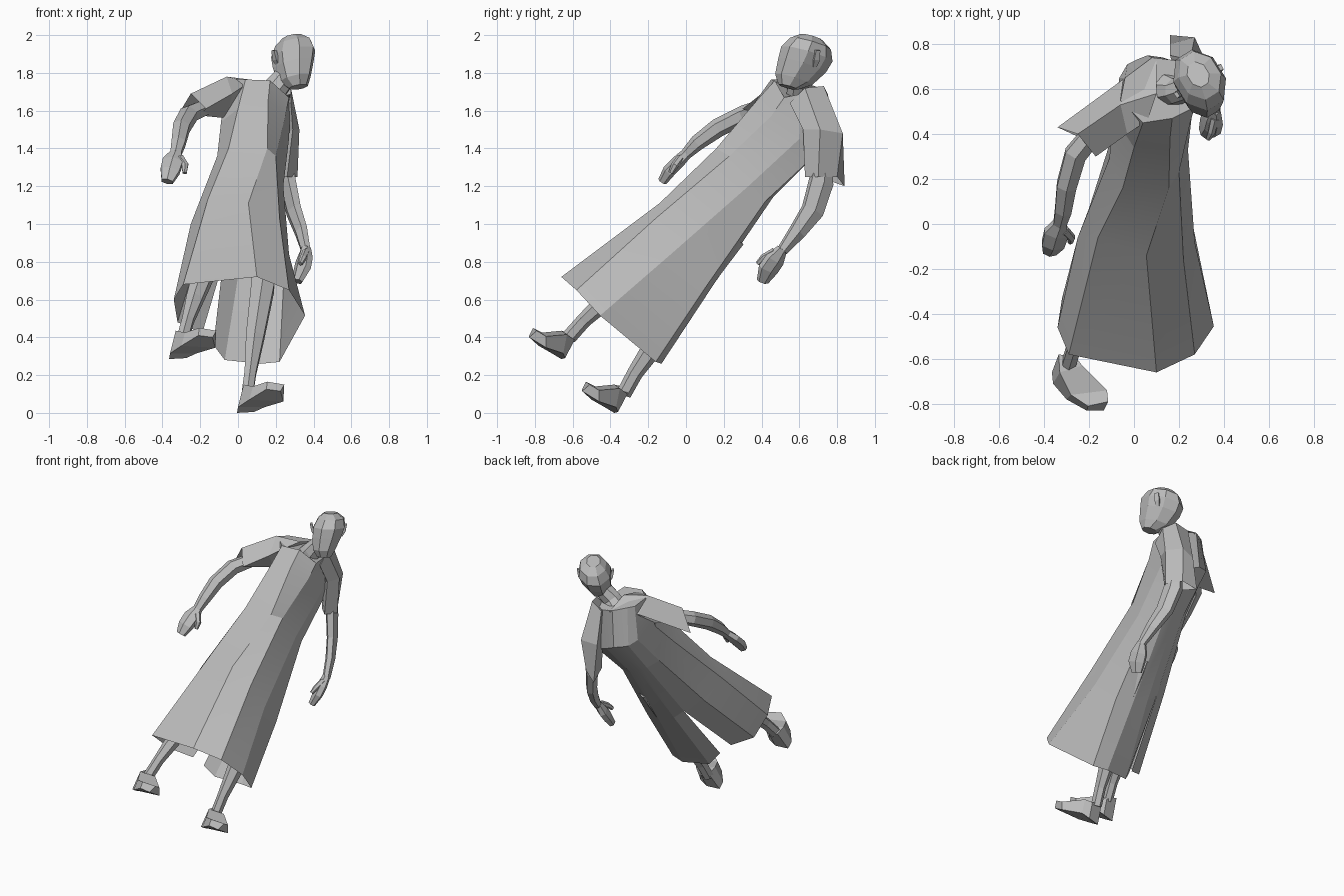
import bpy, bmesh, math
from mathutils import Vector

grey = bpy.data.materials.new("plain_grey")
grey.diffuse_color = (0.5, 0.5, 0.5, 1)


def finish(name, bm, smooth=0):
    bmesh.ops.remove_doubles(bm, verts=bm.verts, dist=0.0005)
    bmesh.ops.recalc_face_normals(bm, faces=bm.faces)
    me = bpy.data.meshes.new(name)
    bm.to_mesh(me)
    bm.free()
    me.materials.append(grey)
    ob = bpy.data.objects.new(name, me)
    bpy.context.collection.objects.link(ob)
    if smooth:
        bpy.ops.object.select_all(action='DESELECT')
        ob.select_set(True)
        bpy.context.view_layer.objects.active = ob
        bpy.ops.object.shade_smooth_by_angle(angle=math.radians(smooth))
    return ob


def loft(name, rings, cap_start=True, cap_end=True, skip=(), smooth=0):
    """Skin a list of rings; skip holds (ring, column) quads left open."""
    bm = bmesh.new()
    vs = [[bm.verts.new(p) for p in r] for r in rings]
    n = len(rings[0])
    for i in range(len(vs) - 1):
        for j in range(n):
            if (i, j) not in skip:
                k = (j + 1) % n
                bm.faces.new((vs[i][j], vs[i][k], vs[i + 1][k], vs[i + 1][j]))
    if cap_start:
        bm.faces.new(vs[0])
    if cap_end:
        bm.faces.new(vs[-1])
    return finish(name, bm, smooth)


def tube(name, path, side=(1, 0, 0), n=6):
    """Limb along (x, y, z, half width, half depth) stations."""
    pts = [Vector(p[:3]) for p in path]
    rings = []
    for i, p in enumerate(path):
        d = (pts[min(i + 1, len(pts) - 1)] - pts[max(i - 1, 0)]).normalized()
        s = Vector(side)
        s = (s - d * s.dot(d)).normalized()
        t = d.cross(s)
        rings.append([pts[i] + s * p[3] * math.cos(a) + t * p[4] * math.sin(a)
                      for a in (math.tau * (k + 0.5) / n for k in range(n))])
    return loft(name, rings)


# Gown: ridges running around the body, each from hem to shoulder
front = [(.10, -.66, .72), (.055, -.14, 1.11), (.155, .16, 1.40), (.16, .38, 1.66), (.17, .47, 1.76)]
front_r = [(.27, -.58, .65), (.22, -.16, 1.03), (.20, .23, 1.36), (.25, .45, 1.57), (.27, .52, 1.67)]
side_r = [(.355, -.455, .515), (.27, -.08, .84), (.24, .33, 1.20), (.27, .60, 1.45), (.28, .62, 1.69)]
back_r = [(.22, -.16, .27), (.24, .10, .66), (.22, .42, 1.12), (.23, .70, 1.38), (.25, .72, 1.70)]
back = [(.12, -.13, .26), (.12, .14, .67), (.13, .46, 1.14), (.13, .74, 1.42), (.16, .73, 1.69)]
back_mid = [(-.07, -.17, .28), (0, .14, .72), (.05, .48, 1.18), (.06, .75, 1.45), (.08, .74, 1.71)]
slit_r = [(-.13, -.21, .36), (-.08, .14, .79), (.01, .48, 1.20), (.01, .73, 1.46), (.04, .71, 1.72)]
slit_l = [(-.19, -.25, .42), (-.08, .14, .79), (-.02, .48, 1.22), (-.03, .71, 1.47), (.0, .68, 1.73)]
back_l = [(-.32, -.33, .48), (-.20, .07, .87), (-.085, .43, 1.27), (-.065, .65, 1.50), (-.04, .65, 1.74)]
side_l = [(-.34, -.46, .60), (-.25, -.06, 1.0), (-.11, .29, 1.36), (-.09, .48, 1.54), (-.06, .55, 1.77)]
front_l = [(-.29, -.58, .68), (-.16, -.06, 1.13), (-.05, .16, 1.40), (0, .34, 1.61), (.04, .45, 1.765)]
columns = [front, front_r, side_r, back_r, back, back_mid, slit_r, slit_l, back_l, side_l, front_l]
loft("gown", list(zip(*columns)), cap_start=False, skip={(0, 6)}, smooth=12)

# Short sleeves, open at the cuff; the left one runs on into the yoke
loft("left_sleeve", [
    [(.06, .46, 1.75), (.10, .58, 1.76), (.10, .745, 1.70), (.02, .55, 1.62)],
    [(-.03, .40, 1.69), (-.06, .53, 1.78), (-.06, .635, 1.68), (-.06, .50, 1.56)],
    [(-.17, .30, 1.61), (-.25, .40, 1.69), (-.34, .43, 1.54), (-.21, .37, 1.575)],
], cap_end=False)
loft("right_sleeve", [
    [(.28, .55, 1.64), (.28, .63, 1.72), (.25, .73, 1.73), (.16, .75, 1.69), (.20, .62, 1.64)],
    [(.29, .62, 1.50), (.325, .71, 1.50), (.27, .83, 1.48), (.16, .80, 1.46), (.20, .68, 1.45)],
    [(.26, .63, 1.25), (.315, .70, 1.25), (.25, .80, 1.25), (.16, .84, 1.20), (.19, .70, 1.25)],
], cap_end=False)

# Bare arms, mitten hands and thumbs
tube("left_arm", [(-.17, .42, 1.62, .05, .045), (-.26, .31, 1.58, .055, .05), (-.30, .17, 1.51, .05, .05),
                  (-.315, .06, 1.43, .042, .042), (-.33, 0, 1.37, .033, .03)])
tube("left_hand", [(-.325, .01, 1.38, .03, .028), (-.345, -.04, 1.33, .062, .035),
                   (-.36, -.09, 1.28, .058, .035), (-.375, -.125, 1.225, .035, .025)])
tube("left_thumb", [(-.31, -.03, 1.35, .025, .02), (-.28, -.06, 1.31, .02, .02), (-.283, -.08, 1.27, .013, .013)])
tube("right_arm", [(.25, .73, 1.35, .05, .035), (.262, .715, 1.22, .073, .042), (.295, .67, 1.07, .067, .037),
                   (.335, .59, .96, .05, .033), (.36, .51, .86, .03, .027)], side=(.4, -.9, 0))
tube("right_hand", [(.36, .51, .87, .03, .027), (.35, .47, .81, .06, .035),
                    (.34, .435, .76, .062, .035), (.315, .405, .695, .035, .024)], side=(.5, -.85, 0))
tube("right_thumb", [(.36, .47, .85, .02, .025), (.345, .41, .82, .018, .02), (.33, .38, .79, .012, .013)])

# Neck, and a head turned towards its left
tube("neck", [(.15, .60, 1.66, .085, .08), (.19, .59, 1.71, .07, .06), (.26, .61, 1.79, .06, .06)], n=8)
turn = math.radians(32)
across = Vector((math.cos(turn), math.sin(turn), 0))
deep = Vector((-.93 * math.sin(turn), .93 * math.cos(turn), -.28))
head = []
for x, y, z, w, d in [(.32, .54, 1.725, .05, .055), (.30, .57, 1.765, .08, .112), (.292, .615, 1.84, .102, .145),
                      (.292, .64, 1.90, .112, .155), (.292, .66, 1.955, .092, .122), (.285, .665, 1.99, .047, .065)]:
    c = Vector((x, y, z))
    head.append([c + across * w * math.cos(a) + deep * d * math.sin(a)
                 for a in (math.tau * (k + .5) / 8 for k in range(8))])
loft("head", head)
for name, s in (("left_ear", -1), ("right_ear", 1)):
    mid = Vector((.288, .635, 0))
    path = [(*(mid + across * s * r + Vector((0, 0, z))), w, .012)
            for r, z, w in ((.085, 1.835, .014), (.105, 1.87, .024), (.115, 1.92, .018))]
    tube(name, path, side=deep, n=4)

# Legs
tube("right_leg", [(.05, -.33, .10, .035, .04), (.065, -.27, .21, .035, .042), (.09, -.14, .40, .055, .06),
                   (.13, .04, .66, .07, .07), (.14, .24, .94, .08, .08)])
tube("left_leg", [(-.29, -.62, .40, .035, .04), (-.265, -.54, .49, .035, .04), (-.23, -.42, .60, .05, .05),
                  (-.16, -.22, .80, .07, .07), (-.04, .08, 1.05, .08, .08)])

# Feet: wedge soles with a raised toe, the same shape at both ankles
heel = [(-.005, -.38, 0), (.085, -.36, .005), (.10, -.31, .10), (.025, -.30, .13)]
instep = [(.00, -.43, .03), (.14, -.37, .03), (.13, -.35, .13), (.03, -.38, .15)]
ball = [(.06, -.50, .07), (.24, -.46, .06), (.24, -.46, .12), (.08, -.48, .14)]
toe = [(.15, -.55, .125), (.225, -.55, .115), (.245, -.51, .15), (.155, -.53, .165)]
for name, off in (("right_foot", (0, 0, 0)), ("left_foot", (-.36, -.28, .285))):
    loft(name, [[Vector(p) + Vector(off) for p in r] for r in (heel, instep, ball, toe)])
